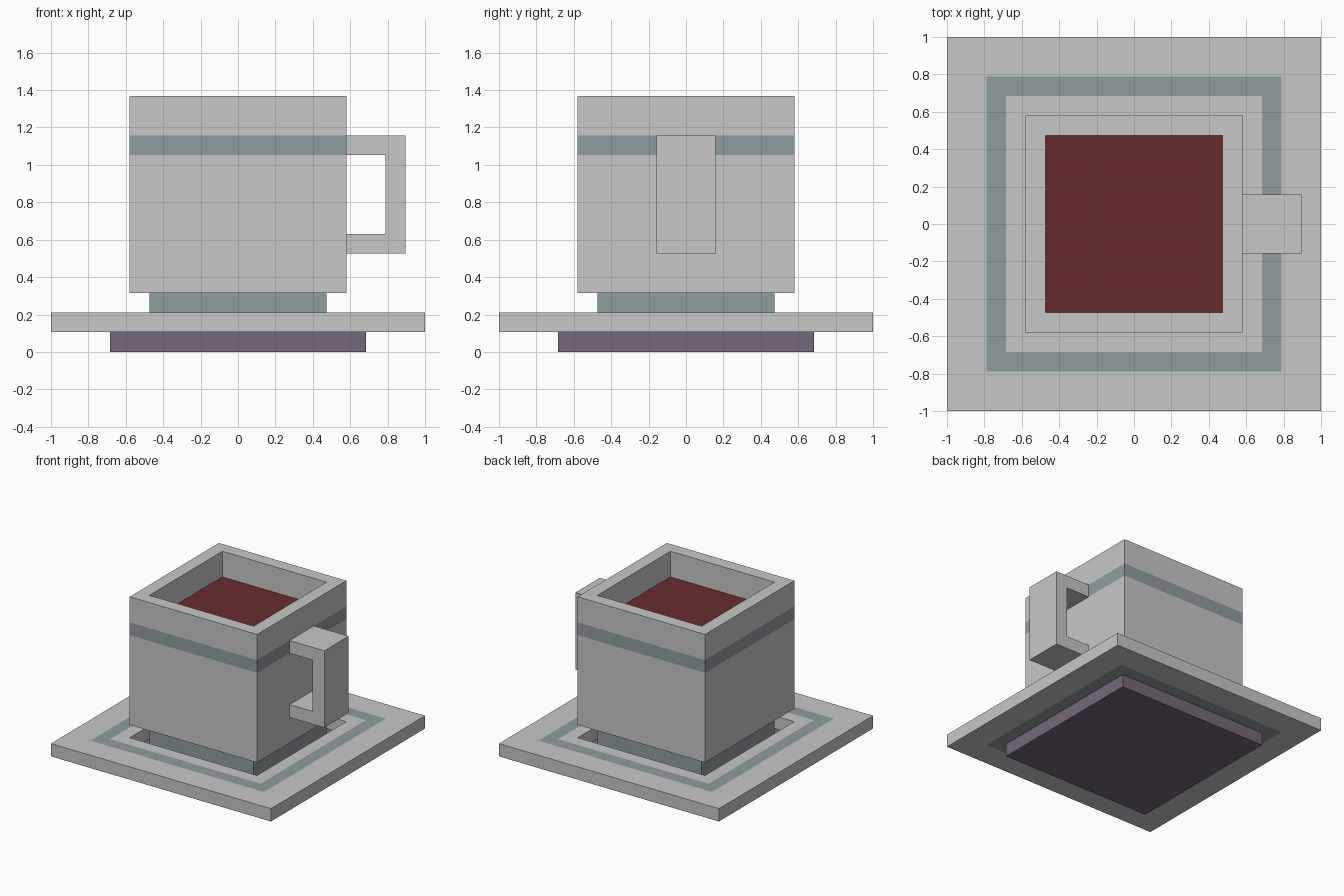
import bpy, bmesh

if "Cube" in bpy.data.objects:
    bpy.data.objects.remove(bpy.data.objects["Cube"])

U = 2 / 19  # one block of the model's grid


def material(name, rgb):
    m = bpy.data.materials.new(name)
    lin = [((c / 255 + 0.055) / 1.055) ** 2.4 for c in rgb]
    m.diffuse_color = (*lin, 1)
    m.use_nodes = True
    m.node_tree.nodes["Principled BSDF"].inputs["Base Color"].default_value = m.diffuse_color
    return m


WHITE = material("porcelain white", (200, 200, 200))
TEAL = material("grey teal", (143, 157, 160))
PURPLE = material("dusty purple", (117, 104, 122))
BROWN = material("coffee brown", (104, 44, 44))


def finish(name, bm, mats):
    bmesh.ops.recalc_face_normals(bm, faces=bm.faces[:])
    me = bpy.data.meshes.new(name)
    bm.to_mesh(me)
    bm.free()
    for m in mats:
        me.materials.append(m)
    ob = bpy.data.objects.new(name, me)
    bpy.context.collection.objects.link(ob)
    return ob


def square_turned(name, profile, mats, closed=False, rule=None):
    """Sweep a (half width, height) profile, in blocks, round a square."""
    bm = bmesh.new()
    loops = [[bm.verts.new((sx * r * U, sy * r * U, z * U))
              for sx, sy in ((-1, -1), (1, -1), (1, 1), (-1, 1))]
             for r, z in profile]
    pairs = list(zip(loops, loops[1:]))
    if closed:
        pairs.append((loops[-1], loops[0]))
    else:
        bm.faces.new(loops[0])
        bm.faces.new(loops[-1])
    for a, b in pairs:
        for i in range(4):
            j = (i + 1) % 4
            bm.faces.new((a[i], a[j], b[j], b[i]))
    if rule:
        for f in bm.faces:
            f.material_index = rule(f)
    return finish(name, bm, mats)


def in_ring(f):
    """Teal ring lies between 6.5 and 7.5 blocks from the centre."""
    c = f.calc_center_median() / U
    return int(6.6 < max(abs(c.x), abs(c.y)) < 7.4)


def in_band(f):
    """Teal band runs round the outside of the cup, 10 to 11 blocks up."""
    c = f.calc_center_median() / U
    return int(10 < c.z < 11 and max(abs(c.x), abs(c.y)) > 5.4)


# Base under the saucer
square_turned("saucer_base", [(6.5, 0), (6.5, 1)], [PURPLE])

# Saucer with a square opening and an inlaid ring
square_turned("saucer",
              [(5.5, 1), (6.5, 1), (7.5, 1), (9.5, 1),
               (9.5, 2), (7.5, 2), (6.5, 2), (5.5, 2)],
              [WHITE, TEAL], closed=True, rule=in_ring)

# Foot of the cup, standing in the saucer's opening
square_turned("cup_foot", [(4.5, 1), (4.5, 3)], [TEAL])

# Hollow cup with a painted band
square_turned("cup",
              [(5.5, 3), (5.5, 10), (5.5, 11), (5.5, 13), (4.5, 13), (4.5, 4)],
              [WHITE, TEAL], rule=in_band)

# Drink filling the cup
square_turned("coffee", [(4.5, 4), (4.5, 11)], [BROWN])

# Handle: C-shaped outline extruded sideways, its ends set into the cup wall
outline = [(5, 5), (8.5, 5), (8.5, 11), (5, 11),
           (5, 10), (7.5, 10), (7.5, 6), (5, 6)]
bm = bmesh.new()
side = bm.faces.new([bm.verts.new((x * U, -1.5 * U, z * U)) for x, z in outline])
ext = bmesh.ops.extrude_face_region(bm, geom=[side])
moved = [v for v in ext["geom"] if isinstance(v, bmesh.types.BMVert)]
bmesh.ops.translate(bm, verts=moved, vec=(0, 3 * U, 0))
finish("cup_handle", bm, [WHITE])
